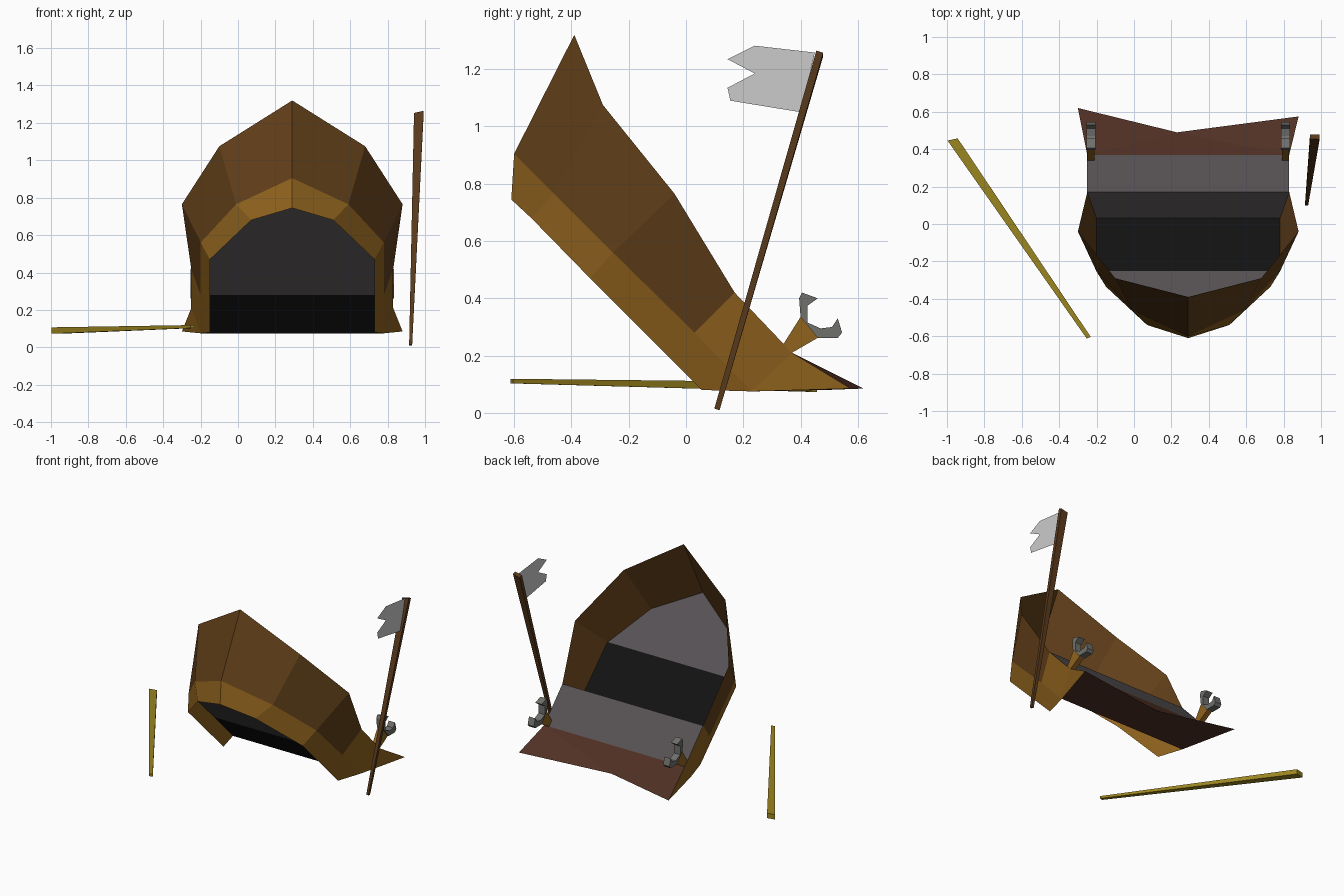
import bpy
from mathutils import Vector

if "Cube" in bpy.data.objects:
    bpy.data.objects.remove(bpy.data.objects["Cube"])

CX = 0.29  # centre line of the wreck


def material(name, rgb):
    m = bpy.data.materials.new(name)
    m.diffuse_color = (*rgb, 1)
    m.use_nodes = True
    m.node_tree.nodes["Principled BSDF"].inputs["Base Color"].default_value = m.diffuse_color
    return m


BROWN = material("dark_wood", (0.12, 0.05, 0.010))
OCHRE = material("ochre_wood", (0.28, 0.125, 0.013))
STERN = material("red_brown", (0.08, 0.03, 0.018))
DECK = material("deck_grey", (0.095, 0.085, 0.09))
BLACK = material("black", (0.006, 0.006, 0.006))
IRON = material("iron", (0.16, 0.16, 0.15))
POLE = material("pole_wood", (0.10, 0.042, 0.012))
OAR = material("oar_wood", (0.32, 0.23, 0.014))


def mesh(name, verts, faces, mat=None):
    me = bpy.data.meshes.new(name)
    me.from_pydata([tuple(v) for v in verts], [], faces)
    me.update()
    ob = bpy.data.objects.new(name, me)
    bpy.context.collection.objects.link(ob)
    if mat:
        me.materials.append(mat)
    return ob


def at(p, side=1):
    return (CX + side * p[0], p[1], p[2])


def strip(name, a, b, mat):
    """Skin both sides of the boat between two rows of points."""
    verts, faces = [], []
    for side in (1, -1):
        for i in range(len(a) - 1):
            n = len(verts)
            verts += [at(p, side) for p in (a[i], b[i], b[i + 1], a[i + 1])]
            q = (n, n + 1, n + 2, n + 3)
            faces.append(q if side == 1 else q[::-1])
    return mesh(name, verts, faces, mat)


def span(name, rows, mat, lift=0):
    """Plate across the boat through mirrored pairs of points."""
    verts = []
    for p in rows:
        for s in (1, -1):
            verts.append(Vector(at(p, s)) + Vector((0, lift, lift)))
    faces = [(2 * i, 2 * i + 2, 2 * i + 3, 2 * i + 1) for i in range(len(rows) - 1)]
    return mesh(name, verts, faces, mat)


def beam(name, p, q, half_p, half_q, mat):
    """Tapered four-sided bar; half sizes are given as two offset vectors per end."""
    verts = []
    for c, (u, v) in ((p, half_p), (q, half_q)):
        c, u, v = Vector(c), Vector(u), Vector(v)
        verts += [c - u - v, c + u - v, c + u + v, c - u + v]
    faces = [(3, 2, 1, 0), (4, 5, 6, 7)]
    faces += [(i, (i + 1) % 4, (i + 1) % 4 + 4, i + 4) for i in range(4)]
    return mesh(name, verts, faces, mat)


def slab(name, profile, x, half, mat):
    """Extrude a (y, z) profile along x."""
    n = len(profile)
    verts = [(x + s * half, y, z) for s in (-1, 1) for y, z in profile]
    faces = [tuple(range(n))[::-1], tuple(range(n, 2 * n))]
    faces += [(i, (i + 1) % n, (i + 1) % n + n, i + n) for i in range(n)]
    return mesh(name, verts, faces, mat)


# Hull rows, half width / y / z, from bow to stern
rim = [(0, -.39, 1.32), (.39, -.29, 1.075), (.59, -.04, .765), (.54, .17, .42), (.54, .37, .21)]
chine = [(0, -.60, .905), (.30, -.46, .765), (.49, -.255, .56), (.49, .03, .28), (.49, .23, .075)]
keel = [(0, -.61, .745), (.22, -.54, .68), (.44, -.335, .47), (.44, .055, .08)]

strip("upper_hull", rim[:4], chine[:4], BROWN)
strip("lower_hull", chine[:4], keel, OCHRE)
strip("rear_hull", rim[3:], chine[3:], OCHRE)

# Rear corner of the lower hull and flared stern sides
for s, tail, label in ((1, (.59, .575, .085), "right"), (-1, (.59, .62, .085), "left")):
    mesh("hull_corner_" + label, [at(p, s) for p in (chine[3], keel[3], chine[4])], [(0, 1, 2)], OCHRE)
    mesh("stern_side_" + label, [at(p, s) for p in (rim[4], chine[4], tail)], [(0, 1, 2)], OCHRE)

# Broken stern planks, top and underside meeting in a notch
tails = [at((.59, .575, .085)), (.23, .49, .08), at((.59, .62, .085), -1)]
for name, row in (("stern_top", rim[4]), ("stern_underside", chine[4])):
    mesh(name, [at(row), at(row, -1)] + tails, [(0, 2, 3), (0, 3, 1), (1, 3, 4)], STERN)

# Decks, step and hold
span("rear_deck", rim[3:], DECK)
span("deck_step", [rim[3], chine[3]], DECK)
span("floor", chine[:4], DECK)
span("hold", chine[2:4], BLACK, 0.003)
span("under_deck", chine[3:], BLACK)

# Oar rests on both rims
fork = [(.40, .335), (.395, .40), (.405, .42), (.46, .40), (.425, .375), (.425, .315), (.47, .295),
        (.51, .30), (.53, .33), (.545, .28), (.53, .262), (.46, .262)]
post = [(.34, .24), (.40, .335), (.46, .262), (.37, .21)]
for s, label in ((1, "right"), (-1, "left")):
    slab("oar_rest_" + label, fork, CX + s * .52, .024, IRON)
    slab("rest_post_" + label, post, CX + s * .52, .018, OCHRE)

# Flag pole and swallow-tailed flag
beam("flag_pole", (.923, .108, .012), (.967, .467, 1.255),
     ((.008, 0, 0), (0, .009, -.003)), ((.026, 0, .006), (0, .012, -.004)), POLE)
flag = [(.45, 1.258), (.24, 1.282), (.145, 1.235), (.24, 1.185), (.145, 1.135), (.155, 1.09), (.40, 1.05)]
mesh("flag", [(.967, y, z) for y, z in flag], [tuple(range(7))])

# Loose oar lying beside the boat
beam("oar", (-.97, .452, .09), (-.242, -.608, .111),
     ((.027, .006, 0), (0, 0, .017)), ((.011, .004, 0), (0, 0, .008)), OAR)
